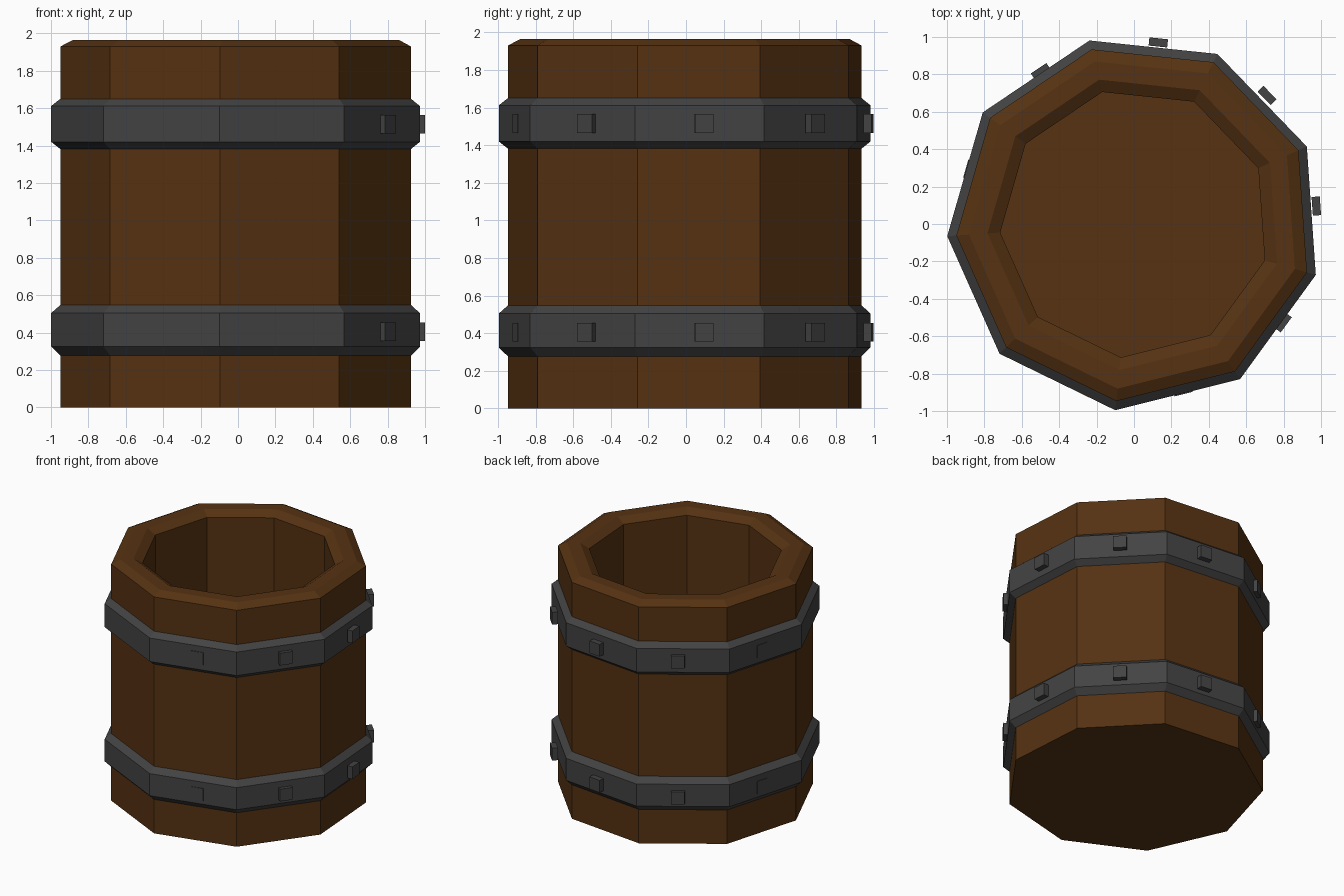
import bpy, bmesh, math
from mathutils import Matrix

if "Cube" in bpy.data.objects:
    bpy.data.objects.remove(bpy.data.objects["Cube"])

SIDES = 9
START = math.radians(184)      # direction of the first stave corner
CENTRE = (0.005, 0.005)


def material(name, rgb):
    m = bpy.data.materials.new(name)
    m.diffuse_color = (*rgb, 1)
    m.use_nodes = True
    m.node_tree.nodes["Principled BSDF"].inputs["Base Color"].default_value = m.diffuse_color
    return m


wood = material("brown wood", (0.092, 0.032, 0.006))
iron = material("dark iron", (0.056, 0.056, 0.056))


def finish(name, bm, mat):
    mesh = bpy.data.meshes.new(name)
    bm.to_mesh(mesh)
    bm.free()
    mesh.materials.append(mat)
    obj = bpy.data.objects.new(name, mesh)
    bpy.context.collection.objects.link(obj)
    return obj


def lathe(name, profile, mat, capped):
    """Sweep (radius, z) points around the nine-sided outline."""
    bm = bmesh.new()
    rings = []
    for r, z in profile:
        rings.append([bm.verts.new((
            CENTRE[0] + r * math.cos(START + i * math.tau / SIDES),
            CENTRE[1] + r * math.sin(START + i * math.tau / SIDES), z))
            for i in range(SIDES)])
    for a, b in zip(rings, rings[1:]):
        for i in range(SIDES):
            j = (i + 1) % SIDES
            bm.faces.new((a[i], a[j], b[j], b[i]))
    if capped:
        bm.faces.new(rings[0][::-1])
        bm.faces.new(rings[-1])
    return finish(name, bm, mat)


# Hollow wooden body with a chamfered rim and a floor inside
lathe("barrel_body", [(0.957, 0), (0.957, 1.93), (0.89, 1.965), (0.79, 1.965),
                      (0.722, 1.925), (0.722, 0.12)], wood, True)

# Two iron hoops with sloped edges
for name, zs in (("lower_hoop", (0.275, 0.325, 0.505, 0.55)),
                 ("upper_hoop", (1.38, 1.42, 1.612, 1.652))):
    lathe(name, list(zip((0.955, 1.006, 1.006, 0.955), zs)), iron, False)

# Square rivets, one per side; their circle sits slightly off the hoop centre
for name, z in (("lower_rivets", 0.405), ("upper_rivets", 1.515)):
    bm = bmesh.new()
    for i in range(SIDES):
        a = START + (i + 0.5) * math.tau / SIDES
        place = (Matrix.Translation((0.031, 0.030, z)) @ Matrix.Rotation(a, 4, 'Z')
                 @ Matrix.Translation((0.946, 0, 0))
                 @ Matrix.Diagonal((0.044, 0.1, 0.1, 1)))
        bmesh.ops.create_cube(bm, size=1, matrix=place)
    finish(name, bm, iron)
